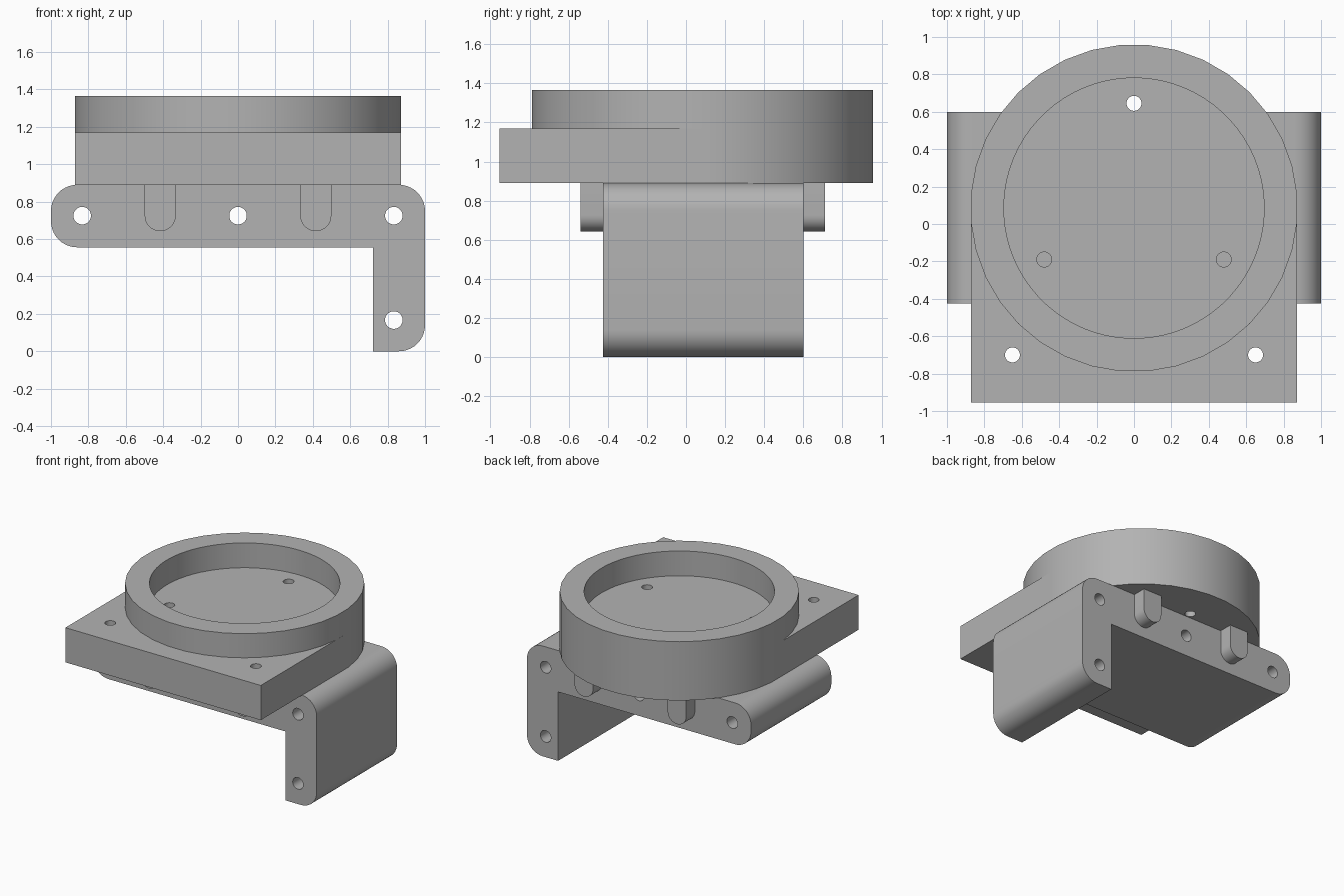
import bpy, bmesh, math
from mathutils import Matrix, Vector

if "Cube" in bpy.data.objects:
    bpy.data.objects.remove(bpy.data.objects["Cube"], do_unlink=True)

GREY = (0.45, 0.45, 0.45, 1)
grey = bpy.data.materials.new("plain_grey")
grey.use_nodes = True
grey.diffuse_color = GREY
grey.node_tree.nodes["Principled BSDF"].inputs["Base Color"].default_value = GREY


def arc(cx, cz, r, start, end, steps=10):
    """Points on a circular arc, angles in degrees."""
    angles = [math.radians(start + (end - start) * i / steps) for i in range(steps + 1)]
    return [(cx + r * math.cos(a), cz + r * math.sin(a)) for a in angles]


def make_object(name, bm):
    bmesh.ops.recalc_face_normals(bm, faces=bm.faces)
    mesh = bpy.data.meshes.new(name)
    bm.to_mesh(mesh)
    bm.free()
    mesh.materials.append(grey)
    obj = bpy.data.objects.new(name, mesh)
    bpy.context.collection.objects.link(obj)
    return obj


def extrude_profile(name, points, y0, y1):
    """Solid with an XZ outline running along y."""
    bm = bmesh.new()
    face = bm.faces.new([bm.verts.new((x, y0, z)) for x, z in points])
    geom = bmesh.ops.extrude_face_region(bm, geom=[face])["geom"]
    verts = [v for v in geom if isinstance(v, bmesh.types.BMVert)]
    bmesh.ops.translate(bm, verts=verts, vec=(0, y1 - y0, 0))
    return make_object(name, bm)


def cylinder(name, centre, radius, length, sides=32, along_y=False):
    bm = bmesh.new()
    bmesh.ops.create_cone(bm, cap_ends=True, segments=sides,
                          radius1=radius, radius2=radius, depth=length)
    bmesh.ops.rotate(bm, verts=bm.verts, matrix=Matrix.Rotation(math.pi / sides, 3, "Z"))
    if along_y:
        bmesh.ops.rotate(bm, verts=bm.verts, matrix=Matrix.Rotation(math.pi / 2, 3, "X"))
    bmesh.ops.translate(bm, verts=bm.verts, vec=Vector(centre))
    return make_object(name, bm)


def combine(target, tool, operation):
    """Apply a boolean and discard the tool."""
    mod = target.modifiers.new(operation, "BOOLEAN")
    mod.operation, mod.solver, mod.object = operation, "EXACT", tool
    bpy.context.view_layer.objects.active = target
    bpy.ops.object.modifier_apply(modifier=mod.name)
    bpy.data.objects.remove(tool, do_unlink=True)


def smooth(obj):
    bpy.ops.object.select_all(action="DESELECT")
    obj.select_set(True)
    bpy.context.view_layer.objects.active = obj
    bpy.ops.object.shade_smooth_by_angle(angle=math.radians(30))


BASE, DECK, RIM = 0.89, 1.17, 1.365
CY, W = 0.085, 0.872

# Mounting plate joined with the round cup
deck = extrude_profile("cup_and_plate", [(-W, BASE), (W, BASE), (W, DECK), (-W, DECK)], -0.955, CY)
combine(deck, cylinder("cup", (0, CY, (BASE + RIM) / 2), 0.875, RIM - BASE, 36), "UNION")
combine(deck, cylinder("recess", (0, CY, 1.665), 0.696, 1.0, 72), "DIFFERENCE")

# Vertical screw holes in the cup floor and the plate corners
for x, y in [(0, 0.645), (-0.48, -0.19), (0.48, -0.19), (-0.65, -0.7), (0.65, -0.7)]:
    combine(deck, cylinder("hole", (x, y, 1.0), 0.04, 1.0), "DIFFERENCE")
smooth(deck)

# L-shaped bracket with rounded outer corners
R, LOW, LEG = 0.14, 0.556, 0.722
outline = [(LEG, 0)] + arc(1 - R, R, R, -90, 0) + arc(1 - R, BASE - R, R, 0, 90)
outline += arc(R - 1, BASE - R, R, 90, 180) + arc(R - 1, LOW + R, R, 180, 270) + [(LEG, LOW)]
bracket = extrude_profile("angle_bracket", outline, -0.425, 0.6)
for x, z in [(-0.833, 0.725), (0, 0.725), (0.833, 0.725), (0.833, 0.167)]:
    combine(bracket, cylinder("hole", (x, CY, z), 0.047, 2.0, along_y=True), "DIFFERENCE")

# Round-bottomed bars passing through the bracket
for side in (-1, 1):
    cx = side * 0.416
    points = [(cx - 0.083, BASE)] + arc(cx, 0.725, 0.083, 180, 360, 16) + [(cx + 0.083, BASE)]
    combine(bracket, extrude_profile("bar", points, -0.54, 0.71), "UNION")
smooth(bracket)
